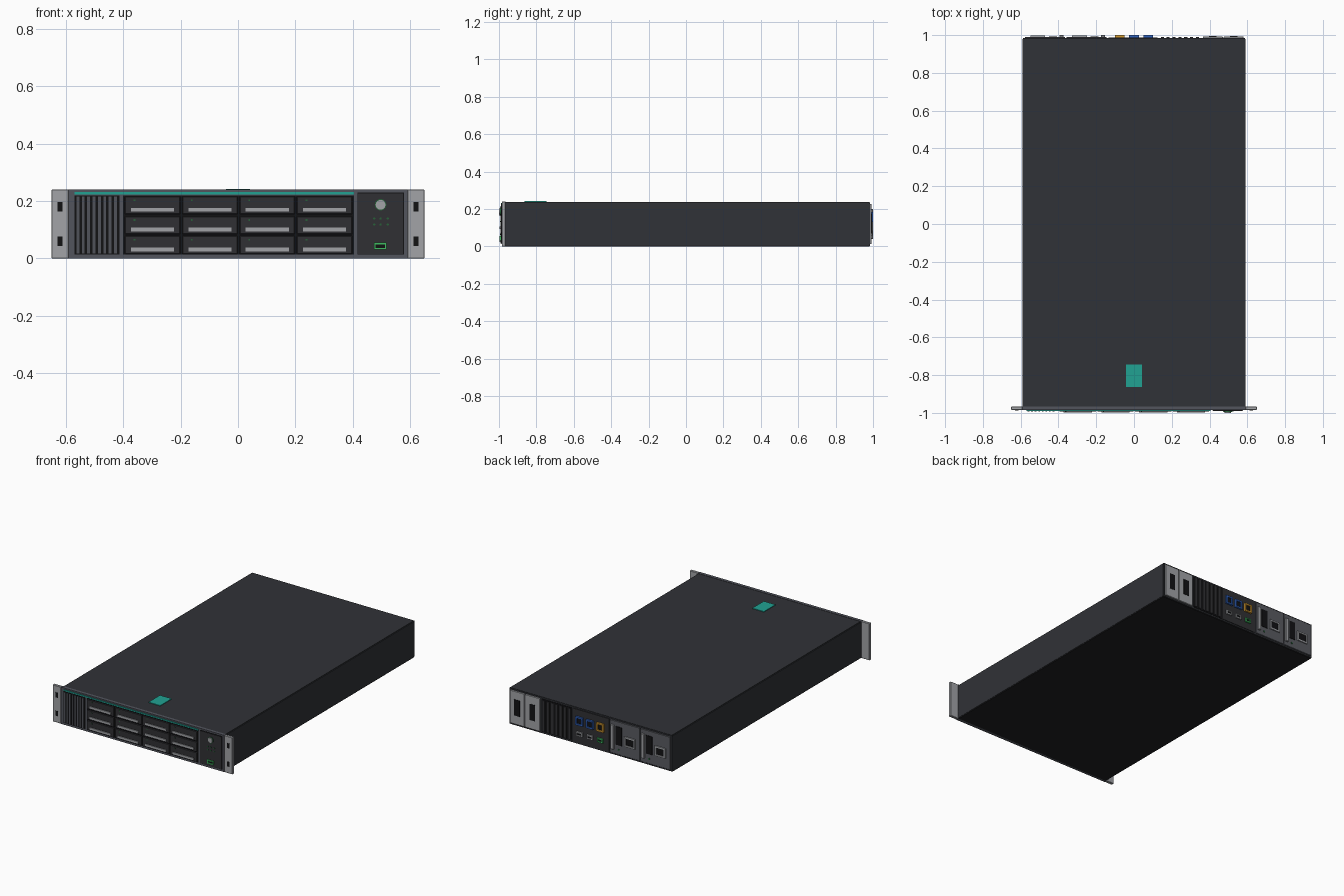
import bpy, math

if "Cube" in bpy.data.objects:
    bpy.data.objects.remove(bpy.data.objects["Cube"])

def mat(name, r, g, b):
    m = bpy.data.materials.new(name)
    m.diffuse_color = (r, g, b, 1)
    m.use_nodes = True
    m.node_tree.nodes["Principled BSDF"].inputs["Base Color"].default_value = m.diffuse_color
    return m

BODY = mat("charcoal", .03, .032, .038)
BASE = mat("base_black", .014, .014, .016)
BEZEL = mat("bezel_grey", .085, .09, .11)
BLACK = mat("black", .006, .006, .007)
TRAY = mat("tray_dark", .03, .03, .034)
SLAT = mat("slat_grey", .08, .085, .1)
STEEL = mat("steel", .36, .37, .39)
PSU = mat("psu_grey", .1, .105, .12)
TEAL = mat("teal", .015, .36, .29)
BLUE = mat("blue", .03, .12, .5)
ORANGE = mat("orange", .65, .32, .03)
GREEN = mat("green", .05, .5, .12)
LED = mat("led_green", .02, .12, .04)

def box(name, x0, x1, y0, y1, z0, z1, m, bevel=0):
    me = bpy.data.meshes.new(name)
    v = [(x, y, z) for x in (x0, x1) for y in (y0, y1) for z in (z0, z1)]
    f = [(0, 1, 3, 2), (4, 6, 7, 5), (0, 4, 5, 1), (2, 3, 7, 6), (0, 2, 6, 4), (1, 5, 7, 3)]
    me.from_pydata(v, [], f)
    me.materials.append(m)
    o = bpy.data.objects.new(name, me)
    bpy.context.collection.objects.link(o)
    if bevel:
        b = o.modifiers.new("bevel", 'BEVEL')
        b.width, b.segments = bevel, 1
    return o

def disc(name, x, y, z, r, depth, m, n=24):
    bpy.ops.mesh.primitive_cylinder_add(vertices=n, radius=r, depth=depth,
                                        location=(x, y, z), rotation=(math.pi / 2, 0, 0))
    o = bpy.context.object
    o.name = name
    o.data.materials.append(m)
    bpy.ops.object.shade_smooth_by_angle()

def frame(name, x0, x1, y0, y1, z0, z1, t, m):
    # four-bar rectangular rim
    box(name + "_left", x0, x0 + t, y0, y1, z0, z1, m)
    box(name + "_right", x1 - t, x1, y0, y1, z0, z1, m)
    box(name + "_bottom", x0 + t, x1 - t, y0, y1, z0, z0 + t, m)
    box(name + "_top", x0 + t, x1 - t, y0, y1, z1 - t, z1, m)

# chassis, lid and base
box("chassis", -.59, .59, -.97, .98, .006, .234, BODY)
box("lid", -.585, .585, -.965, .982, .234, .238, BODY)
box("base_plate", -.588, .588, -.97, .98, 0, .006, BASE)
box("lid_latch", -.042, .042, -.863, -.745, .238, .242, TEAL)

# front bezel and rack ears
box("front_bezel", -.59, .59, -.985, -.965, 0, .24, BEZEL)
for s in (-1, 1):
    x = s * .62
    box("rack_ear", x - .03, x + .03, -.985, -.966, 0, .24, STEEL, .002)
    for z in (.06, .18):
        box("ear_slot", x - .009, x + .009, -.987, -.98, z - .016, z + .016, BLACK)
box("accent_strip", -.57, .405, -.99, -.98, .223, .231, TEAL)

# front air vent
box("vent_back", -.57, -.413, -.987, -.98, .013, .219, BLACK)
for i in range(8):
    x = -.558 + i * .0187
    box("vent_slat", x - .005, x + .005, -.992, -.985, .018, .215, SLAT)

# drive bays
box("bay_back", -.401, .405, -.987, -.98, .013, .22, BLACK)
for c in range(4):
    for r in range(3):
        x, z = -.298 + c * .2, .047 + r * .069
        box("drive_tray", x - .096, x + .096, -.993, -.985, z - .031, z + .031, TRAY, .002)
        box("drive_handle", x - .075, x + .075, -.998, -.99, z - .022, z - .009, STEEL)
        box("drive_led", x - .066, x - .06, -.9945, -.99, z + .015, z + .021, LED)

# control panel
box("control_panel_rim", .416, .578, -.987, -.98, .013, .23, BLACK)
box("control_panel", .419, .575, -.99, -.985, .016, .227, TRAY)
disc("button_ring", .497, -.991, .187, .02, .008, LED, 32)
disc("power_button", .497, -.994, .187, .017, .012, STEEL, 32)
for x in (.475, .497, .522):
    for z in (.118, .139):
        disc("status_led", x, -.99, z, .004, .004, LED, 12)
frame("front_port", .474, .518, -.996, -.985, .031, .055, .006, GREEN)
box("front_port_hole", .48, .512, -.992, -.985, .037, .049, BLACK)

# rear panel
box("rear_panel", -.588, .588, .975, .984, .003, .236, BODY)

# expansion slot covers
for x0 in (.364, .474):
    box("slot_cover", x0, x0 + .106, .98, .992, .012, .228, STEEL, .002)
    box("slot_opening", x0 + .033, x0 + .073, .99, .994, .07, .175, BLACK)

# rear air vent
box("rear_vent_back", .13, .355, .98, .986, .012, .228, BLACK)
for i in range(7):
    x = .15 + i * .031
    box("rear_vent_slat", x - .008, x + .008, .984, .99, .02, .22, TRAY)

# port block
box("port_plate", -.135, .125, .98, .988, .012, .228, TRAY)
for x, top, low in ((.075, BLUE, STEEL), (0, BLUE, STEEL), (-.075, ORANGE, GREEN)):
    frame("network_port", x - .026, x + .026, .985, 1, .13, .185, .01, top)
    box("network_port_hole", x - .016, x + .016, .985, .993, .14, .175, BLACK)
    frame("small_port", x - .021, x + .021, .985, .997, .058, .086, .007, low)
    box("small_port_hole", x - .014, x + .014, .985, .992, .065, .079, BLACK)

# power supplies
for x1 in (-.145, -.365):
    box("power_supply", x1 - .213, x1, .98, .99, .012, .228, PSU, .002)
    box("supply_handle", x1 - .03, x1 - .008, .988, 1, .04, .2, STEEL, .002)
    box("supply_vent", x1 - .085, x1 - .042, .988, .993, .075, .195, BLACK)
    frame("socket", x1 - .182, x1 - .105, .988, .997, .08, .145, .01, STEEL)
    box("socket_hole", x1 - .172, x1 - .115, .988, .992, .09, .135, BLACK)
    disc("supply_led", x1 - .062, .99, .045, .006, .006, LED, 12)
box("front_button_cap", .485, .509, -1, -.99, .176, .198, STEEL)
